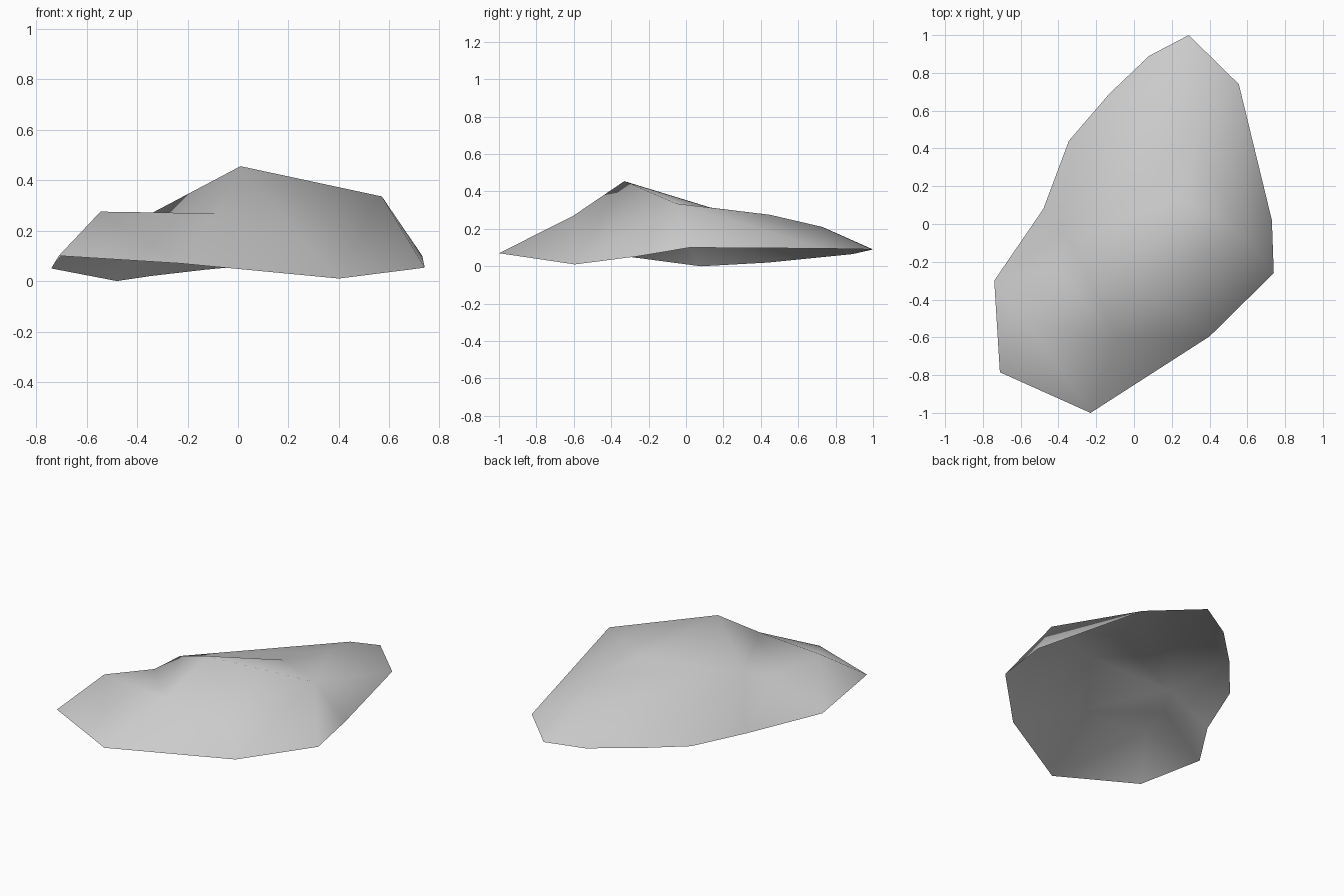
import bpy
import bmesh

# Remove the default cube only
default_cube = bpy.data.objects.get("Cube")
if default_cube:
    bpy.data.objects.remove(default_cube, do_unlink=True)


def make_material(name, colour):
    """Plain single-colour material."""
    material = bpy.data.materials.new(name)
    material.use_nodes = True
    material.diffuse_color = colour
    shader = material.node_tree.nodes["Principled BSDF"]
    shader.inputs["Base Color"].default_value = colour
    return material


def build_shell(name, corners, facets, material):
    """Open shell from labelled corners; each facet is a word of labels."""
    bm = bmesh.new()
    verts = {label: bm.verts.new(place) for label, place in corners.items()}
    for facet in facets.split():
        bm.faces.new([verts[label] for label in facet])
    for face in bm.faces:
        face.normal_update()
        if face.normal.z < 0:
            face.normal_flip()
        face.smooth = True
    mesh = bpy.data.meshes.new(name)
    bm.to_mesh(mesh)
    bm.free()
    mesh.materials.append(material)
    shell = bpy.data.objects.new(name, mesh)
    bpy.context.scene.collection.objects.link(shell)
    return shell


# Ground rim, counter-clockwise from the front tip
rim = {
    "A": (-0.23, -1.0, 0.07),
    "B": (0.40, -0.595, 0.01),
    "C": (0.74, -0.26, 0.053),
    "D": (0.73, 0.02, 0.10),
    "E": (0.555, 0.74, 0.095),
    "F": (0.29, 1.0, 0.09),
    "G": (0.08, 0.89, 0.065),
    "H": (-0.13, 0.69, 0.045),
    "I": (-0.345, 0.44, 0.02),
    "J": (-0.48, 0.08, 0.0),
    "K": (-0.74, -0.30, 0.05),
    "L": (-0.71, -0.785, 0.10),
}

# Crown: peak, shoulder, front ledge, notch and the ridge falling to the back
crown = {
    "P": (0.01, -0.33, 0.455),
    "Q": (0.57, -0.05, 0.335),
    "M": (-0.545, -0.55, 0.275),
    "N": (-0.09, -0.605, 0.268),
    "W": (-0.42, -0.23, 0.22),
    "S": (-0.34, -0.09, 0.27),
    "X": (0.23, 0.13, 0.314),
    "V": (0.33, 0.45, 0.275),
    "T": (0.27, 0.73, 0.21),
}

# Facets: front slope, shoulder side, back slope, far side, ledge
facets = """
    ABN BPN BQP BCQ CDQ DEQ
    QEV QVX QXP
    ETV EFT FGT GHT
    HST HIS STV SVX SXP
    IJS JWS JKW KMW KLM LAM
    ANM NWM NSW NPS
"""

stone = make_material("stone_grey", (0.6, 0.6, 0.6, 1.0))
build_shell("rock", {**rim, **crown}, facets, stone)
